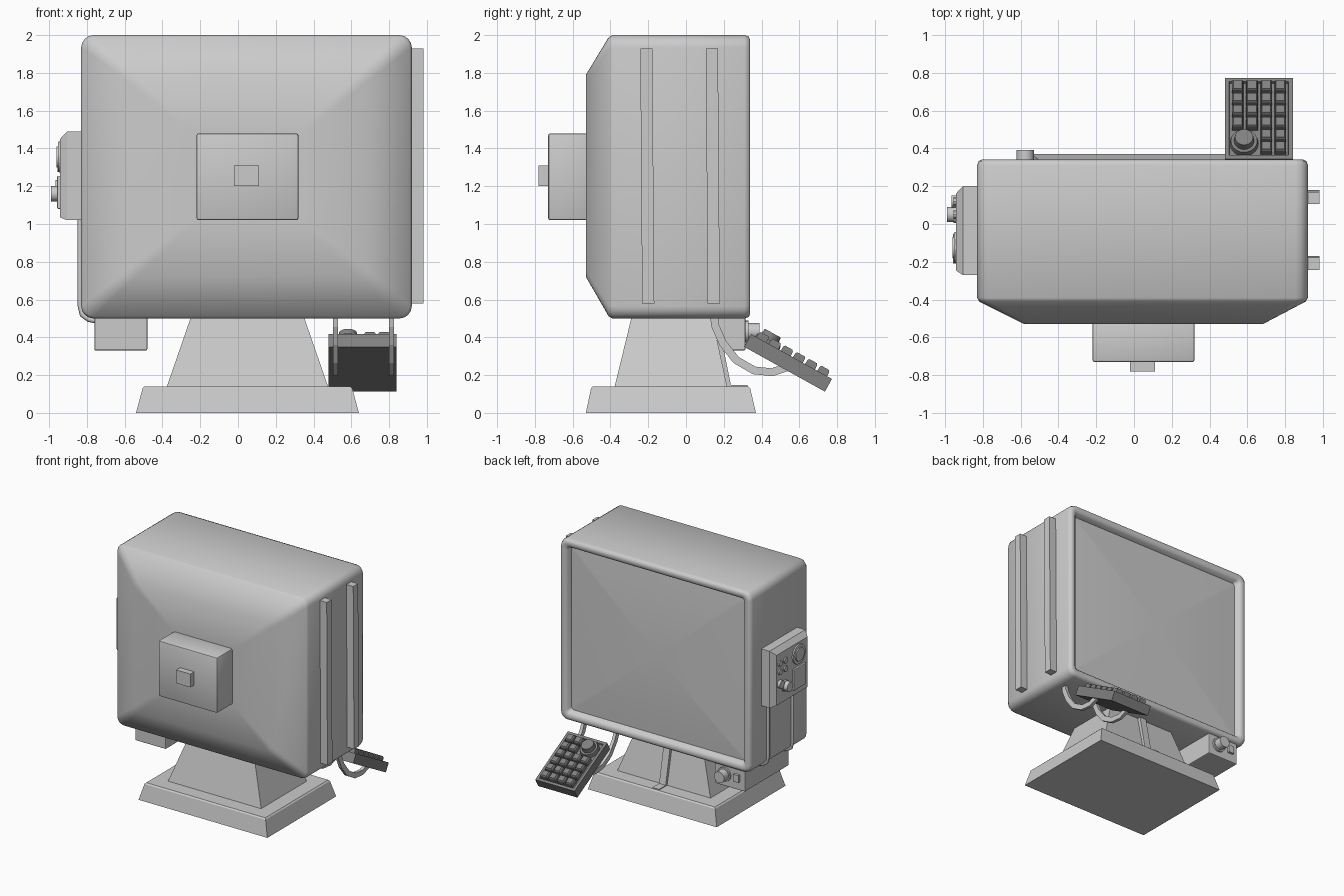
import bpy, bmesh, math
from mathutils import Matrix, Vector

if "Cube" in bpy.data.objects:
    bpy.data.objects.remove(bpy.data.objects["Cube"])

I = Matrix.Identity(4)


def material(name, v):
    m = bpy.data.materials.new(name)
    m.diffuse_color = (v, v, v, 1)
    m.use_nodes = True
    m.node_tree.nodes["Principled BSDF"].inputs["Base Color"].default_value = m.diffuse_color
    return m


DARK = material("dark_grey", 0.22)


def finish(name, bm, mat=None, smooth=None, M=I):
    bmesh.ops.recalc_face_normals(bm, faces=bm.faces)
    me = bpy.data.meshes.new(name)
    bm.to_mesh(me)
    bm.free()
    me.transform(M)
    ob = bpy.data.objects.new(name, me)
    bpy.context.collection.objects.link(ob)
    if mat:
        me.materials.append(mat)
    if smooth:
        bpy.ops.object.select_all(action='DESELECT')
        ob.select_set(True)
        bpy.context.view_layer.objects.active = ob
        bpy.ops.object.shade_smooth_by_angle(angle=math.radians(smooth))
    return ob


def loft(name, rings, caps=(True, True), **kw):
    bm = bmesh.new()
    vs = [[bm.verts.new(p) for p in r] for r in rings]
    n = len(vs[0])
    for a, b in zip(vs, vs[1:]):
        for i in range(n):
            j = (i + 1) % n
            bm.faces.new((a[i], a[j], b[j], b[i]))
    if caps[0]:
        bm.faces.new(vs[0])
    if caps[1]:
        bm.faces.new(vs[-1])
    return finish(name, bm, **kw)


def rect(x0, x1, y0, y1, z):
    return [(x0, y0, z), (x1, y0, z), (x1, y1, z), (x0, y1, z)]


def round_rect(x0, x1, z0, z1, y, r, seg=4):
    pts = []
    for k, (cx, cz) in enumerate([(x1 - r, z1 - r), (x0 + r, z1 - r), (x0 + r, z0 + r), (x1 - r, z0 + r)]):
        for i in range(seg + 1):
            a = math.pi / 2 * (k + i / seg)
            pts.append((cx + r * math.cos(a), y, cz + r * math.sin(a)))
    return pts


def box(name, x, y, z, bevel=0, **kw):
    bm = bmesh.new()
    bmesh.ops.create_cube(bm, size=1)
    for v in bm.verts:
        v.co = [(a[0] + a[1]) / 2 + c * (a[1] - a[0]) for a, c in zip((x, y, z), v.co)]
    if bevel:
        bmesh.ops.bevel(bm, geom=bm.edges[:], offset=bevel, segments=2, profile=0.5, affect='EDGES')
    return finish(name, bm, **kw)


def cyl(name, base, axis, r, h, r2=None, n=20, M=I, **kw):
    bm = bmesh.new()
    bmesh.ops.create_cone(bm, cap_ends=True, segments=n, radius1=r, radius2=r2 or r, depth=h)
    ax = Vector(axis)
    T = Matrix.Translation(Vector(base) + ax * h / 2) @ ax.to_track_quat('Z', 'Y').to_matrix().to_4x4()
    return finish(name, bm, smooth=35, M=M @ T, **kw)


def body_ring(d, y, r):
    return round_rect(-0.83 + d, 0.92 - d, 0.5 + d, 2.0 - d, y, r)


# Monitor housing: tapered front, rounded rim and recessed back opening
loft("housing", [
    round_rect(-0.22, 0.32, 1.02, 1.48, -0.53, 0.02),
    round_rect(-0.58, 0.68, 0.72, 1.79, -0.53, 0.04),
    body_ring(0.012, -0.41, 0.06), body_ring(0, -0.39, 0.065),
    body_ring(0, 0.31, 0.065), body_ring(0.008, 0.332, 0.06), body_ring(0.025, 0.34, 0.05),
    body_ring(0.05, 0.337, 0.035), body_ring(0.065, 0.325, 0.025), body_ring(0.078, 0.285, 0.02)], smooth=70)

# Bulging screen glass
rings = []
for k in range(9):
    s = max(1 - k / 8, 0.01)
    rings.append(round_rect(0.045 - 0.8 * s, 0.045 + 0.8 * s, 1.25 - 0.675 * s, 1.25 + 0.675 * s,
                            0.29 + 0.03 * (1 - s * s), 0.02 * s))
loft("screen", rings, caps=(False, True), smooth=40)

# Front boss
box("tube_cover", (-0.22, 0.32), (-0.73, -0.5), (1.02, 1.48), bevel=0.012, smooth=40)
box("tube_plug", (-0.02, 0.11), (-0.78, -0.72), (1.2, 1.31))

# Two vertical ribs, leaning very slightly
for y in (-0.205, 0.142):
    loft("side_rib", [rect(0.9, 0.982, y + d - 0.032, y + d + 0.032, z)
                      for d, z in ((0.005, 0.58), (-0.005, 1.93))])

# Stand
loft("base", [rect(-0.54, 0.64, -0.53, 0.37, 0), rect(-0.505, 0.605, -0.503, 0.34, 0.13),
              rect(-0.495, 0.595, -0.493, 0.33, 0.14)])
loft("neck", [rect(-0.38, 0.48, -0.38, 0.22, 0.13), rect(-0.245, 0.345, -0.285, 0.135, 0.52)])
loft("neck_strip", [rect(0.02, 0.08, 0.1, 0.24, 0.135), rect(0.02, 0.08, 0.1, 0.165, 0.51)])
box("base_strip", (0.02, 0.08), (0.2, 0.325), (0.13, 0.147))

# Side control panel with chamfered outer face
loft("control_panel", [[(x, y, z) for y, z in ((-0.27 + d, 1.02 + e), (0.2 - f, 1.02 + e),
                                               (0.2 - f, 1.49 - f), (-0.27 + d, 1.49 - f))]
                       for x, d, e, f in ((-0.8, 0, 0, 0), (-0.905, 0, 0, 0), (-0.942, 0.025, 0.015, 0.04))])
cyl("panel_dial", (-0.93, -0.125, 1.355), (-1, 0, 0), 0.085, 0.022, 0.08)
cyl("panel_dial_cap", (-0.94, -0.125, 1.355), (-1, 0, 0), 0.06, 0.02, 0.055)
box("panel_plate", (-0.957, -0.93), (-0.21, -0.05), (1.08, 1.255), bevel=0.005)
cyl("panel_knob_collar", (-0.93, 0.05, 1.16), (-1, 0, 0), 0.045, 0.025)
cyl("panel_knob", (-0.95, 0.05, 1.16), (-1, 0, 0), 0.04, 0.04)
cyl("panel_small_knob", (-0.93, 0.12, 1.2), (-1, 0, 0), 0.032, 0.035)
for y in (0.05, 0.12):
    for z in (1.3, 1.37):
        cyl("panel_button", (-0.93, y, z), (-1, 0, 0), 0.024, 0.025, n=10)

# Small box under the left edge with knob and switch
box("under_box", (-0.76, -0.48), (-0.26, 0.315), (0.33, 0.52), bevel=0.008)
cyl("under_knob_collar", (-0.575, 0.31, 0.43), (0, 1, 0), 0.058, 0.02)
cyl("under_knob", (-0.575, 0.32, 0.43), (0, 1, 0), 0.046, 0.07)
box("under_switch", (-0.715, -0.665), (0.31, 0.335), (0.4, 0.46))

# Cables down the left side
for y in (0.12, -0.2):
    cu = bpy.data.curves.new("side_cable", 'CURVE')
    cu.dimensions = '3D'
    cu.bevel_depth = 0.014
    cu.bevel_resolution = 1
    sp = cu.splines.new('POLY')
    path = [(-0.836, 1.05), (-0.836, 0.57), (-0.825, 0.52), (-0.79, 0.495), (-0.74, 0.485)]
    sp.points.add(len(path) - 1)
    for p, (x, z) in zip(sp.points, path):
        p.co = (x, y, z, 1)
    bpy.context.collection.objects.link(bpy.data.objects.new("side_cable", cu))

# Bent straps carrying the keypad
path = [Vector(p) for p in ((0.145, 0.54), (0.155, 0.46), (0.195, 0.37), (0.265, 0.28),
                            (0.36, 0.225), (0.455, 0.215), (0.56, 0.25))]
for x in (0.517, 0.812):
    rings = []
    for i, p in enumerate(path):
        t = (path[min(i + 1, len(path) - 1)] - path[max(i - 1, 0)]).normalized() * 0.021
        rings.append([(x + s * 0.013, p.x - k * t.y, p.y + k * t.x)
                      for s, k in ((-1, -1), (1, -1), (1, 1), (-1, 1))])
    loft("keypad_strap", rings)

# Keypad, built flat and then tilted
K = Matrix.Translation((0, 0.345, 0.417)) @ Matrix.Rotation(math.radians(-29), 4, 'X')
loft("keypad_case", [rect(0.48 + d, 0.84 - d, d, 0.489 - d, w)
                     for d, w in ((0, -0.077), (0, 0), (0.022, 0), (0.026, -0.012))], mat=DARK, M=K)
for c, x in enumerate((0.548, 0.624, 0.7, 0.774)):
    for r in range(6 if c > 1 else 4):
        v = 0.43 - 0.0735 * r
        loft("key", [rect(x - s, x + s, v - s, v + s, w)
                     for s, w in ((0.031, -0.014), (0.029, 0.024), (0.023, 0.034))], mat=DARK, M=K)
cyl("keypad_dial", (0.582, 0.098, -0.014), (0, 0, 1), 0.076, 0.034, 0.07, M=K, mat=DARK)
cyl("keypad_dial_cap", (0.582, 0.098, 0.015), (0, 0, 1), 0.054, 0.045, 0.048, M=K, mat=DARK)
